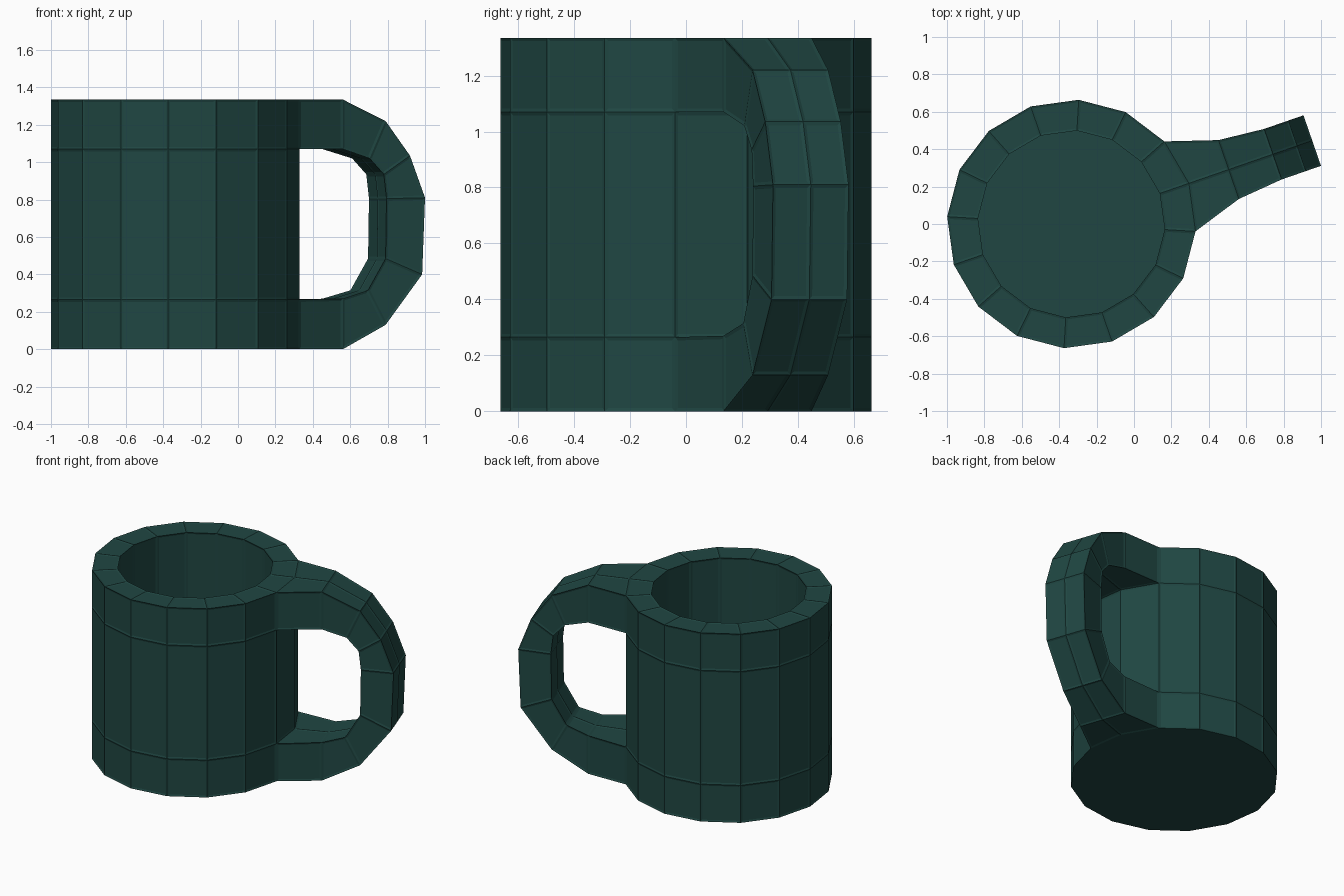
import bpy, bmesh
from math import cos, sin, radians

if "Cube" in bpy.data.objects:
    bpy.data.objects.remove(bpy.data.objects["Cube"])

SIDES, CX, R_OUT, R_IN = 16, -0.335, 0.665, 0.5
START = radians(-3.4)
STEP = radians(22.5)
HANDLE_DIR = START + STEP
TOP, FLOOR = 1.335, 0.17

bm = bmesh.new()


def ring(radius, z):
    return [bm.verts.new((CX + radius * cos(START + i * STEP),
                          radius * sin(START + i * STEP), z)) for i in range(SIDES)]


def bridge(a, b, skip=()):
    n = len(a)
    for i in range(n):
        if i not in skip:
            bm.faces.new((a[i], a[(i + 1) % n], b[(i + 1) % n], b[i]))


# Cup wall: two side panels stay open at top and bottom for the handle
base, low, high, rim = [ring(R_OUT, z) for z in (0, 0.265, 1.07, TOP)]
bridge(base, low, skip=(0, 1))
bridge(low, high)
bridge(high, rim, skip=(0, 1))

# Lip, inner wall, floor and underside
lip, floor = ring(R_IN, TOP), ring(R_IN, FLOOR)
bridge(rim, lip)
bridge(lip, floor)
bm.faces.new(floor)
bm.faces.new(base[::-1])


# Handle: six-point sections, each (outer reach, outer z, inner reach, inner z, width)
def row(reach, z, width):
    dx, dy = cos(HANDLE_DIR), sin(HANDLE_DIR)
    return [bm.verts.new((CX + reach * dx - s * width / 2 * dy,
                          reach * dy + s * width / 2 * dx, z)) for s in (-1, 0, 1)]


sections = [
    (0.89, 1.335, 0.89, 1.07, 0.333),
    (1.14, 1.22, 1.05, 1.02, 0.286),
    (1.278, 1.035, 1.13, 0.935, 0.286),
    (1.363, 0.81, 1.145, 0.805, 0.286),
    (1.347, 0.40, 1.14, 0.485, 0.286),
    (1.14, 0.13, 1.04, 0.315, 0.286),
    (0.89, 0.0, 0.89, 0.27, 0.333),
]
loops = [rim[:3] + high[2::-1]]
for ro, zo, ri, zi, w in sections:
    loops.append(row(ro, zo, w) + row(ri, zi, w)[::-1])
loops.append(base[:3] + low[2::-1])
for a, b in zip(loops, loops[1:]):
    bridge(a, b)

bmesh.ops.recalc_face_normals(bm, faces=bm.faces[:])

# Slightly sunken panels leave fine raised seams along the edges
panels = [f for f in bm.faces if len(f.verts) == 4]
bmesh.ops.inset_individual(bm, faces=panels, thickness=0.012, depth=-0.004,
                           use_even_offset=True)

mesh = bpy.data.meshes.new("mug")
bm.to_mesh(mesh)
bm.free()
mug = bpy.data.objects.new("mug", mesh)
bpy.context.collection.objects.link(mug)

glaze = bpy.data.materials.new("dark_teal")
glaze.diffuse_color = (0.014, 0.062, 0.055, 1)
glaze.use_nodes = True
glaze.node_tree.nodes["Principled BSDF"].inputs["Base Color"].default_value = glaze.diffuse_color
mesh.materials.append(glaze)
